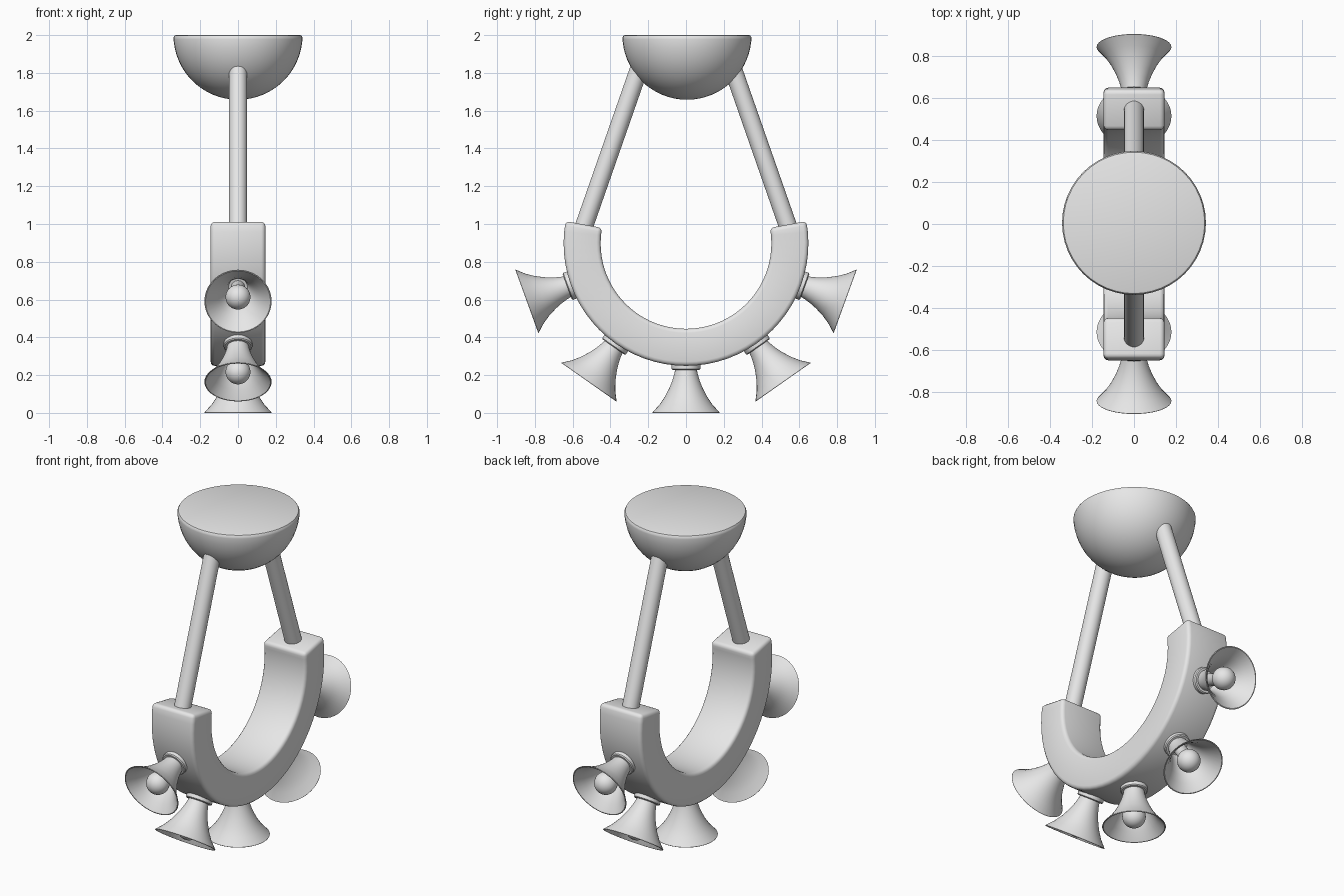
import bpy
import bmesh
from math import sin, cos, pi, radians
from mathutils import Vector

cube = bpy.data.objects.get("Cube")
if cube:
    bpy.data.objects.remove(cube, do_unlink=True)

grey = bpy.data.materials.new("plain_grey")
grey.use_nodes = True
grey.diffuse_color = (0.8, 0.8, 0.8, 1)
grey.node_tree.nodes["Principled BSDF"].inputs["Base Color"].default_value = (0.8, 0.8, 0.8, 1)

ARC_CENTRE = Vector((0, 0, 0.897))


def finish(name, bm, angle=35):
    """Turn a bmesh into a shaded, coloured object."""
    bmesh.ops.remove_doubles(bm, verts=bm.verts, dist=1e-5)
    bmesh.ops.recalc_face_normals(bm, faces=bm.faces)
    mesh = bpy.data.meshes.new(name)
    bm.to_mesh(mesh)
    bm.free()
    mesh.materials.append(grey)
    obj = bpy.data.objects.new(name, mesh)
    bpy.context.collection.objects.link(obj)
    bpy.ops.object.select_all(action='DESELECT')
    obj.select_set(True)
    bpy.context.view_layer.objects.active = obj
    bpy.ops.object.shade_smooth_by_angle(angle=radians(angle))
    return obj


def lathe(name, profile, steps=40):
    """Revolve (radius, height) points about z."""
    bm = bmesh.new()
    verts = [bm.verts.new((r, 0, z)) for r, z in profile]
    edges = [bm.edges.new(pair) for pair in zip(verts, verts[1:])]
    bmesh.ops.spin(bm, geom=verts + edges, cent=(0, 0, 0), axis=(0, 0, 1),
                   angle=2 * pi, steps=steps, use_merge=True)
    return finish(name, bm)


# Ceiling dome: hemisphere with a softened flat top
R = 0.342
dome = [(R * sin(i * pi / 32), 2 - R * cos(i * pi / 32)) for i in range(15)]
dome += [(R, 1.978), (0.341, 1.988), (0.336, 1.997), (0.328, 2.0), (0, 2.0)]
lathe("ceiling_dome", dome, 48).location.y = 0.005

# Curved body: a square section swept along the lower arc
bm = bmesh.new()
inner, outer, half, steps = 0.452, 0.648, 0.145, 40
rings = []
for i in range(steps + 1):
    a = radians(-100.5 + 201 * i / steps)
    rings.append([bm.verts.new(ARC_CENTRE + Vector((x, r * sin(a), -r * cos(a))))
                  for x, r in ((-half, inner), (half, inner), (half, outer), (-half, outer))])
for p, q in zip(rings, rings[1:]):
    for k in range(4):
        bm.faces.new((p[k], p[k - 1], q[k - 1], q[k]))
bm.faces.new(rings[0])
bm.faces.new(rings[-1])
bmesh.ops.recalc_face_normals(bm, faces=bm.faces)
sharp = [e for e in bm.edges if e.calc_face_angle() > radians(40)]
bmesh.ops.bevel(bm, geom=sharp, offset=0.022, offset_type='OFFSET', segments=3,
                profile=0.5, affect='EDGES')
finish("curved_body", bm, 40)

# Two rods joining the body to the dome
for side, label in ((-1, "front"), (1, "back")):
    low, high = Vector((0, side * 0.56, 0.93)), Vector((0, side * 0.235, 1.86))
    span = high - low
    rod = lathe(label + "_rod", [(0, 0), (0.048, 0), (0.048, span.length), (0, span.length)], 32)
    rod.location = low
    rod.rotation_euler = span.to_track_quat('Z', 'Y').to_euler()

# Lamps: collar, flared hollow shade and bulb, spaced around the arc
collar = [(0, 0.62), (0.076, 0.62), (0.076, 0.664), (0.07, 0.669), (0, 0.669)]
flare = [(0.056, 0.66), (0.062, 0.69), (0.072, 0.725), (0.088, 0.765),
         (0.111, 0.81), (0.14, 0.853), (0.178, 0.895)]
shade = ([(0, 0.66)] + flare + [(0.177, 0.897), (0.172, 0.897)]
         + [(r - 0.008, z) for r, z in reversed(flare[1:-1])]
         + [(0.05, 0.675), (0, 0.675)])
BULB, BULB_Z = 0.066, 0.83
bulb = [(0, 0.67), (0.036, 0.67), (0.036, 0.765)]
bulb += [(BULB * sin(t), BULB_Z - BULB * cos(t))
         for t in (pi * (0.24 + 0.76 * i / 12) for i in range(12))]
bulb += [(0, BULB_Z + BULB)]

names = ("front_upper", "front_lower", "bottom", "back_lower", "back_upper")
for name, angle in zip(names, (-70, -35, 0, 35, 70)):
    for part, profile in (("collar", collar), ("shade", shade), ("bulb", bulb)):
        obj = lathe(name + "_" + part, profile)
        obj.location = ARC_CENTRE
        obj.rotation_euler.x = pi + radians(angle)
